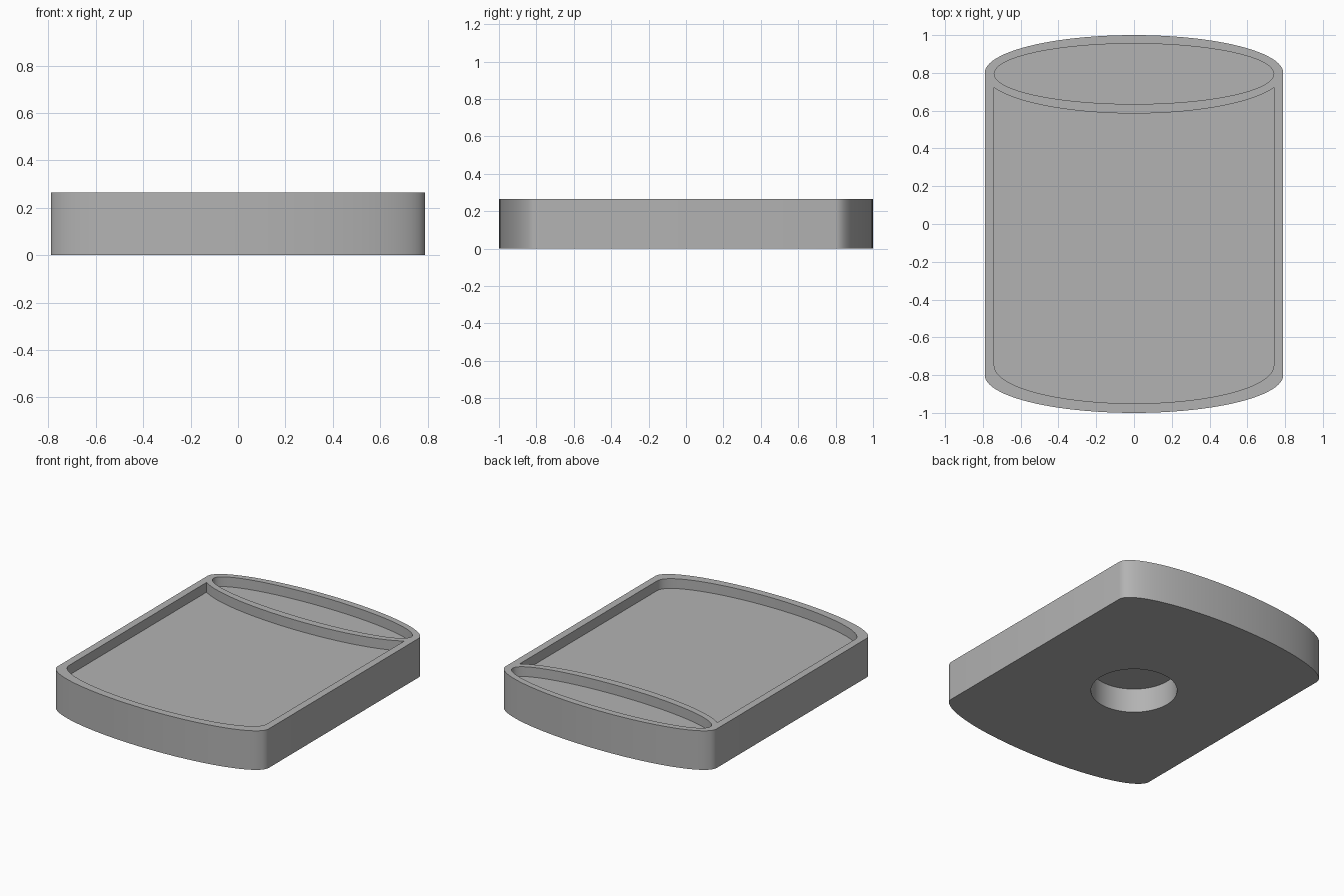
import bpy
import bmesh
from math import sin, cos, pi, asin

HEIGHT = 0.264
FLOOR = 0.198      # height of the pocket floors
STEPS = 48

cube = bpy.data.objects.get("Cube")
if cube:
    bpy.data.objects.remove(cube, do_unlink=True)

grey = bpy.data.materials.new("plain grey")
grey.use_nodes = True
colour = (0.45, 0.45, 0.45, 1)
grey.diffuse_color = colour
grey.node_tree.nodes["Principled BSDF"].inputs["Base Color"].default_value = colour


def arc(cy, rx, ry, start, end, steps=STEPS):
    """Points along an ellipse arc centred on x = 0."""
    angles = [start + (end - start) * i / steps for i in range(steps + 1)]
    return [(rx * cos(a), cy + ry * sin(a)) for a in angles]


def prism(name, outline, z0, z1):
    """Extrude a counter-clockwise outline from z0 to z1."""
    bm = bmesh.new()
    face = bm.faces.new([bm.verts.new((x, y, z0)) for x, y in outline])
    top = bmesh.ops.extrude_face_region(bm, geom=[face])["geom"]
    moved = [v for v in top if isinstance(v, bmesh.types.BMVert)]
    bmesh.ops.translate(bm, verts=moved, vec=(0, 0, z1 - z0))
    bmesh.ops.recalc_face_normals(bm, faces=bm.faces)
    mesh = bpy.data.meshes.new(name)
    bm.to_mesh(mesh)
    bm.free()
    mesh.materials.append(grey)
    obj = bpy.data.objects.new(name, mesh)
    bpy.context.collection.objects.link(obj)
    return obj


# Tray body: straight sides with elliptical ends
body = prism("tray_body",
             arc(0.8, 0.79, 0.2, 0, pi) + arc(-0.8, 0.79, 0.2, pi, 2 * pi),
             0, HEIGHT)

# Main pocket: its back edge runs parallel to the oval pocket
edge = asin((1 - (0.74 / 0.79) ** 2) ** 0.5)
main_outline = (arc(-0.75, 0.74, 0.2, pi, 2 * pi)
                + arc(0.795, 0.79, 0.21, -edge, edge - pi))
cutters = [
    prism("main_pocket_cutter", main_outline, FLOOR, HEIGHT + 0.1),
    prism("oval_pocket_cutter",
          arc(0.795, 0.74, 0.16, 0, 2 * pi, 2 * STEPS)[:-1], FLOOR, HEIGHT + 0.1),
    # Round blind hole in the underside
    prism("base_hole_cutter",
          arc(0, 0.264, 0.264, 0, 2 * pi, 2 * STEPS)[:-1], -0.1, 0.163),
]

for cutter in cutters:
    cutter.hide_render = True
    cut = body.modifiers.new(cutter.name, "BOOLEAN")
    cut.operation = "DIFFERENCE"
    cut.solver = "EXACT"
    cut.object = cutter

# Apply the cuts, then remove the cutters
bpy.ops.object.select_all(action="DESELECT")
body.select_set(True)
bpy.context.view_layer.objects.active = body
for cutter in cutters:
    bpy.ops.object.modifier_apply(modifier=cutter.name)
    bpy.data.objects.remove(cutter, do_unlink=True)
bpy.ops.object.shade_smooth_by_angle(angle=pi / 6)
